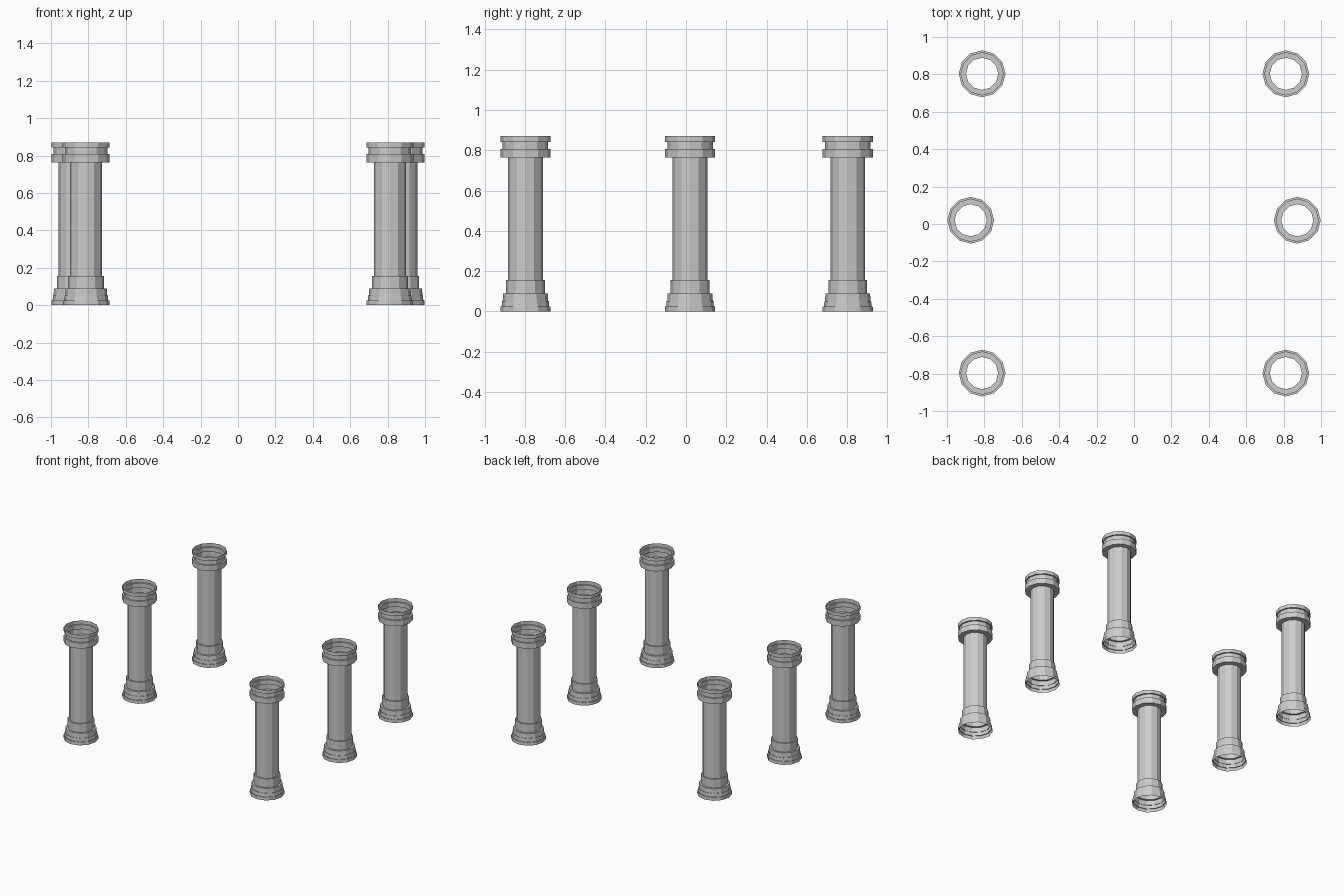
import bpy, bmesh, math

if "Cube" in bpy.data.objects:
    bpy.data.objects.remove(bpy.data.objects["Cube"])

SIDES = 12
# column profile, bottom to top: (radius, height)
PROFILE = [
    (0.125, 0.0), (0.124, 0.025), (0.118, 0.025), (0.116, 0.052),
    (0.113, 0.052), (0.111, 0.088), (0.096, 0.088), (0.096, 0.156),
    (0.086, 0.156), (0.086, 0.763), (0.125, 0.763), (0.125, 0.807),
    (0.113, 0.807), (0.113, 0.842), (0.125, 0.842), (0.125, 0.87),
]


def column_mesh():
    """Open-ended faceted lathe of the profile."""
    bm = bmesh.new()
    rings = []
    for r, z in PROFILE:
        rings.append([bm.verts.new((r * math.cos(math.tau * i / SIDES),
                                    r * math.sin(math.tau * i / SIDES), z))
                      for i in range(SIDES)])
    for a, b in zip(rings, rings[1:]):
        for i in range(SIDES):
            j = (i + 1) % SIDES
            bm.faces.new((a[i], a[j], b[j], b[i]))
    mesh = bpy.data.meshes.new("column")
    bm.to_mesh(mesh)
    bm.free()
    return mesh


# two rows of three columns, the middle pair set slightly outwards
mesh = column_mesh()
for side, sign in (("left", -1), ("right", 1)):
    for row, x, y in (("front", 0.812, -0.797), ("middle", 0.873, 0.02),
                      ("back", 0.812, 0.803)):
        ob = bpy.data.objects.new(f"column_{row}_{side}", mesh)
        ob.location = (sign * x, y, 0)
        bpy.context.collection.objects.link(ob)
